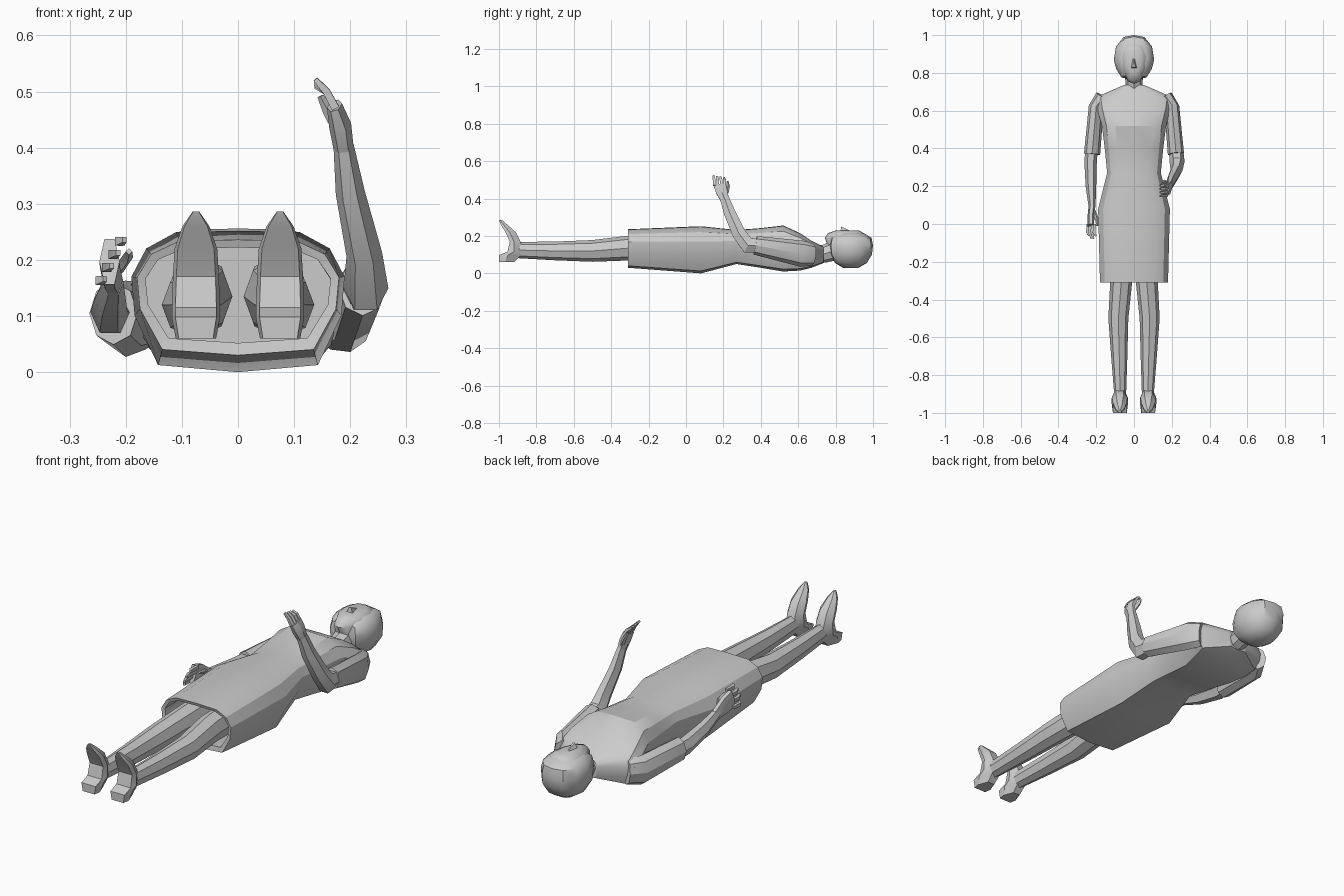
import bpy, bmesh, math
from mathutils import Vector as V

mat = bpy.data.materials.new("plain grey")
mat.diffuse_color = (0.6, 0.6, 0.6, 1)


def loft(name, rings, smooth=28):
    """Skin a list of equal-length rings and close both ends."""
    bm = bmesh.new()
    vr = [[bm.verts.new(p) for p in r] for r in rings]
    n = len(rings[0])
    for a, b in zip(vr, vr[1:]):
        for i in range(n):
            j = (i + 1) % n
            bm.faces.new((a[i], a[j], b[j], b[i]))
    bm.faces.new(vr[0][::-1])
    bm.faces.new(vr[-1])
    bmesh.ops.recalc_face_normals(bm, faces=bm.faces)
    me = bpy.data.meshes.new(name)
    bm.to_mesh(me)
    bm.free()
    me.shade_smooth()
    me.set_sharp_from_angle(angle=math.radians(smooth))
    me.materials.append(mat)
    ob = bpy.data.objects.new(name, me)
    bpy.context.collection.objects.link(ob)
    return ob


def tube(name, pts, sides=6, side=(1, 0, 0), start=0.0):
    """Limb through (x, y, z, half width, half height) points."""
    cs = [V(p[:3]) for p in pts]
    rings = []
    for i, p in enumerate(pts):
        t = (cs[min(i + 1, len(cs) - 1)] - cs[max(i - 1, 0)]).normalized()
        s = V(side)
        s = (s - t * s.dot(t)).normalized()
        u = t.cross(s)
        rings.append([cs[i] + s * p[3] * math.cos(a) + u * p[4] * math.sin(a)
                      for a in (start + k * math.tau / sides for k in range(sides))])
    return loft(name, rings)


def mirrored(half):
    """Complete a half outline that begins and ends on x = 0."""
    return half + [(-x, y) for x, y in half[-2:0:-1]]


# dress: cross-sections along the body, beginning with the inner skirt lining
body = mirrored([(0, -1), (.75, -.9), (.97, -.2), (1, .35), (.86, .75), (.58, .98), (0, 1)])
sections = [  # y, half width, low z, high z
    (.02, .165, .03, .23), (-.305, .165, .052, .222), (-.31, .18, .03, .236),
    (.08, .19, .0, .252), (.27, .142, .05, .232), (.40, .155, .03, .242),
    (.52, .17, .01, .256), (.61, .195, .015, .215), (.67, .205, .03, .175),
    (.735, .055, .055, .142)]
loft("dress", [[(x * w, y, (a + b) / 2 + z * (b - a) / 2) for x, z in body]
               for y, w, a, b in sections])

# neck
tube("neck", [(0, .67, .10, .05, .05), (0, .74, .105, .045, .048), (0, .82, .13, .05, .055)], 8)

# hair and face: outlines stacked from the back of the head to the front
hair = mirrored([(0, 1.0), (.055, .99), (.095, .94), (.107, .87), (.094, .82), (.066, .775), (0, .765)])
face = mirrored([(0, .96), (.05, .95), (.074, .89), (.066, .82), (.032, .755), (0, .742)])


def stack(name, outline, levels):
    loft(name, [[(x * s, .88 + (y - .88) * t, z) for x, y in outline]
                for z, s, t in levels], 40)


stack("hair", hair, [(.03, .35, .35), (.055, .72, .72), (.10, .97, .95),
                     (.15, 1, 1), (.19, .9, .93), (.215, .62, .6)])
stack("face", face, [(.11, .85, .8), (.19, 1, 1), (.215, .85, .88), (.228, .5, .6)])
# nose
loft("nose", [[(-.018, .825, .222), (.018, .825, .222), (.006, .885, .222), (-.006, .885, .222)],
              [(-.005, .83, .25), (.005, .83, .25), (.002, .87, .232), (-.002, .87, .232)]])

# legs and heeled shoes
for m, label in ((-1, "left"), (1, "right")):
    tube(label + "_leg", [(m * .07, 0, .135, .058, .075), (m * .068, -.31, .135, .058, .066),
                          (m * .083, -.5, .12, .053, .058), (m * .078, -.7, .12, .043, .05),
                          (m * .073, -.91, .125, .031, .043)], 8)
    shoe = [(.06, -1, -.92, .036), (.098, -1, -.88, .043), (.115, -.955, -.87, .043),
            (.17, -.942, -.885, .041), (.22, -.965, -.91, .038),
            (.26, -.99, -.955, .024), (.286, -1, -.985, .006)]
    loft(label + "_shoe", [[(m * .075 + w * fx, a + (b - a) * fy, z) for fx, fy in
                            ((-.85, 0), (.85, 0), (1, .4), (.5, 1), (-.5, 1), (-1, .4))]
                           for z, a, b, w in shoe])

# sleeves
tube("lowered_sleeve", [(-.165, .675, .10, .04, .06), (-.20, .62, .095, .04, .068),
                        (-.222, .37, .105, .043, .056)], 8)
tube("raised_sleeve", [(.165, .675, .10, .04, .06), (.20, .62, .105, .04, .07),
                       (.222, .37, .15, .043, .05)], 8)

# lowered forearm and palm
tube("lowered_forearm", [(-.222, .42, .105, .033, .042), (-.23, .33, .107, .033, .042),
                         (-.228, .2, .13, .028, .036), (-.222, .09, .16, .018, .026)], 6)
tube("lowered_palm", [(-.222, .10, .16, .018, .026), (-.228, .04, .185, .018, .045),
                      (-.229, -.01, .197, .018, .048)], 6)
# raised forearm with bent elbow, and palm
tube("raised_forearm", [(.222, .42, .145, .035, .038), (.228, .33, .15, .04, .05),
                        (.225, .285, .21, .032, .042), (.20, .235, .32, .026, .036),
                        (.188, .205, .405, .018, .028)], 6)
tube("raised_palm", [(.188, .205, .40, .018, .028), (.182, .19, .44, .02, .036),
                     (.172, .18, .475, .014, .038)], 6)

# fingers and thumbs
for k in range(4):
    f = k / 3
    x, z = -.243 + .035 * f, .163 + .07 * f
    tube("lowered_finger", [(x, .0, z, .01, .01), (x - .004, -.045, z, .01, .011),
                            (x + .006, -.06 - .02 * math.sin(f * 3), z + .003, .006, .007)],
         4, start=math.pi / 4)
    y = .152 + .056 * f
    tube("raised_finger", [(.174, y, .47, .01, .01), (.158, y - .002, .50, .009, .01),
                           (.138, y - .004, .522 - .012 * f, .006, .007)],
         4, start=math.pi / 4)
tube("lowered_thumb", [(-.215, .07, .18, .011, .012), (-.197, .03, .205, .01, .011),
                       (-.194, -.01, .215, .006, .006)], 4)
tube("raised_thumb", [(.18, .215, .43, .011, .012), (.16, .225, .465, .009, .01),
                      (.147, .222, .492, .006, .006)], 4)
